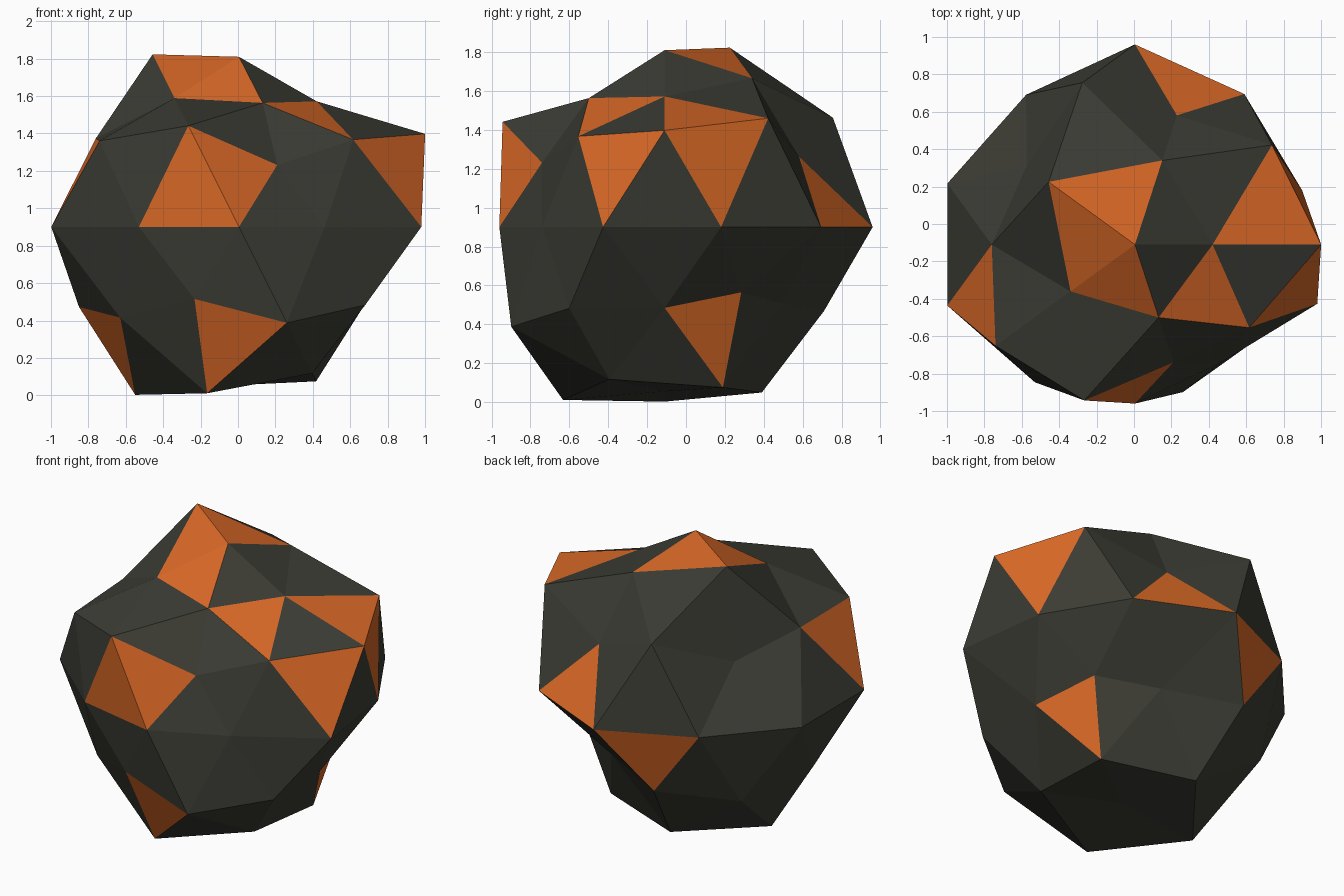
import bpy
import bmesh
import math

cube = bpy.data.objects.get("Cube")
if cube:
    bpy.data.objects.remove(cube, do_unlink=True)


def make_material(name, colour):
    mat = bpy.data.materials.new(name)
    mat.use_nodes = True
    mat.diffuse_color = (*colour, 1)
    mat.node_tree.nodes["Principled BSDF"].inputs["Base Color"].default_value = (*colour, 1)
    return mat


# Rings of the sphere from top to bottom: letter, height, radius of each
# vertex counted anticlockwise from +x
RINGS = [
    ("top", 1.0, [0.91]),
    ("crown", 0.851, [0.79, 0.90, 1.085, 0.81, 0.78]),
    ("brow", 0.526, [1.065, 1.07, 0.90, 1.03, 0.888]),
    ("shoulder", 0.447, [1.113, 0.812, 0.80, 1.03, 0.741]),
    ("equator", 0.0, [0.94, 0.995, 1.07, 0.99, 1.055, 1.055, 0.91, 0.85, 0.78, 1.025]),
    ("hip", -0.447, [0.75, 0.964, 0.956, 0.86, 0.933]),
    ("flank", -0.526, [0.79, 0.745, 0.98, 0.922, 0.975]),
    ("foot", -0.851, [0.97, 1.0, 1.055, 1.045, 0.92]),
    ("bottom", -1.0, [0.845]),
]

# Glowing facets, each named by its three corners
GLOWING = {frozenset(facet.split()) for facet in (
    "top0 crown1 crown2", "top0 crown2 crown3", "top0 crown3 crown4",
    "crown0 crown4 brow4", "crown0 shoulder0 brow0",
    "shoulder0 brow4 equator9", "shoulder0 brow0 equator0",
    "brow3 shoulder4 equator7", "brow3 equator6 equator7",
    "brow2 shoulder3 equator5", "shoulder1 equator1 equator2",
    "equator2 equator3 hip1", "hip0 flank0 foot0",
    "hip2 flank3 foot2", "hip3 flank4 foot3",
)}


def locate(co):
    """Give the corner name and radius for a point on the unit sphere."""
    name, _, radii = min(RINGS, key=lambda ring: abs(ring[1] - co.z))
    angle = (math.degrees(math.atan2(co.y, co.x)) + 1) % 360
    index = int(angle * len(radii) / 360)
    return name + str(index), radii[index]


# Faceted rock: a low-poly sphere with each vertex pushed in or out
bm = bmesh.new()
bmesh.ops.create_icosphere(bm, subdivisions=2, radius=1)
labels = {}
for vert in bm.verts:
    labels[vert], radius = locate(vert.co.normalized())
    vert.co = vert.co.normalized() * radius

# Glow rule: facets whose corners are listed take the second material
for face in bm.faces:
    face.smooth = False
    face.material_index = int(frozenset(labels[v] for v in face.verts) in GLOWING)

bmesh.ops.translate(bm, verts=bm.verts, vec=(0.005, -0.11, 0.9))
mesh = bpy.data.meshes.new("faceted_rock")
bm.to_mesh(mesh)
bm.free()
mesh.materials.append(make_material("dark_stone", (0.045, 0.045, 0.035)))
mesh.materials.append(make_material("molten_orange", (0.70, 0.14, 0.02)))
rock = bpy.data.objects.new("faceted_rock", mesh)
bpy.context.collection.objects.link(rock)
